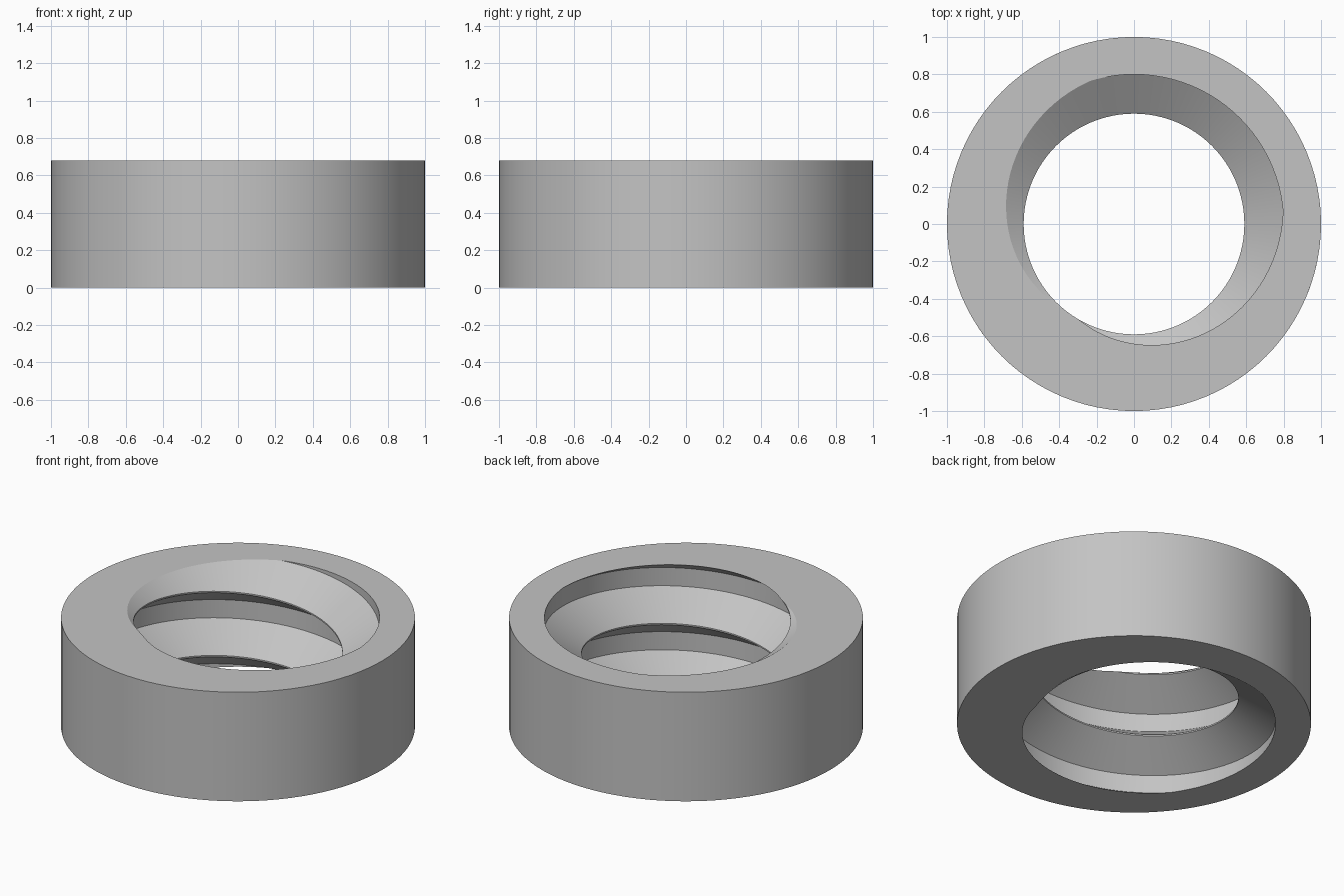
import bpy, bmesh
from math import cos, sin, tau, radians
from mathutils import Vector

if "Cube" in bpy.data.objects:
    bpy.data.objects.remove(bpy.data.objects["Cube"])

HEIGHT, OUTER, CREST, ROOT = 0.68, 1.0, 0.59, 0.80
PITCH, SEGMENTS = 0.40, 96
CREST_AT_TOP = 236          # degrees round the axis where the crest meets the top
# One pitch of the thread: (radius, degrees of pitch above the crest)
PROFILE = [(CREST, -4), (CREST, 4), (ROOT, 129), (ROOT, 231), (CREST, 356)]

mat = bpy.data.materials.new("plain grey")
mat.use_nodes = True
grey = (0.55, 0.55, 0.55, 1)
mat.diffuse_color = grey
mat.node_tree.nodes["Principled BSDF"].inputs["Base Color"].default_value = grey

bm = bmesh.new()


def polar(radius, step, z):
    a = tau * step / SEGMENTS
    return Vector((radius * cos(a), radius * sin(a), z))


def skin(rows):
    """Fill a grid of points with quads."""
    grid = [[bm.verts.new(p) for p in row] for row in rows]
    for a, b in zip(grid, grid[1:]):
        for i in range(len(a) - 1):
            bm.faces.new((a[i], a[i + 1], b[i + 1], b[i]))


# Right-handed internal thread, swept past both ends of the ring
for turn in range(-3, 2):
    rows = []
    for step in range(SEGMENTS + 1):
        rows.append([polar(r, step, HEIGHT + PITCH * (
            turn + step / SEGMENTS + (deg - CREST_AT_TOP) / 360))
            for r, deg in PROFILE])
    skin(rows)
bmesh.ops.remove_doubles(bm, verts=bm.verts, dist=0.0001)

# Trim the thread level at both ends and carry each rim out to the outer wall
for z, normal in ((0, -1), (HEIGHT, 1)):
    bmesh.ops.bisect_plane(bm, geom=bm.verts[:] + bm.edges[:] + bm.faces[:], dist=1e-6,
                           plane_co=(0, 0, z), plane_no=(0, 0, normal), clear_outer=True)
for z in (0, HEIGHT):
    rim = [e for e in bm.edges if e.is_boundary
           and all(abs(v.co.z - z) < 1e-4 for v in e.verts)]
    new = bmesh.ops.extrude_edge_only(bm, edges=rim)["geom"]
    for v in (g for g in new if isinstance(g, bmesh.types.BMVert)):
        v.co = Vector((v.co.x, v.co.y, 0)).normalized() * OUTER + Vector((0, 0, z))

# Outer wall
skin([[polar(OUTER, s, 0), polar(OUTER, s, HEIGHT)] for s in range(SEGMENTS + 1)])
bmesh.ops.remove_doubles(bm, verts=bm.verts, dist=0.0002)
bmesh.ops.recalc_face_normals(bm, faces=bm.faces)

mesh = bpy.data.meshes.new("threaded_ring")
bm.to_mesh(mesh)
bm.free()
mesh.materials.append(mat)
ring = bpy.data.objects.new("threaded_ring", mesh)
bpy.context.collection.objects.link(ring)
bpy.context.view_layer.objects.active = ring
ring.select_set(True)
bpy.ops.object.shade_smooth_by_angle(angle=radians(30))
